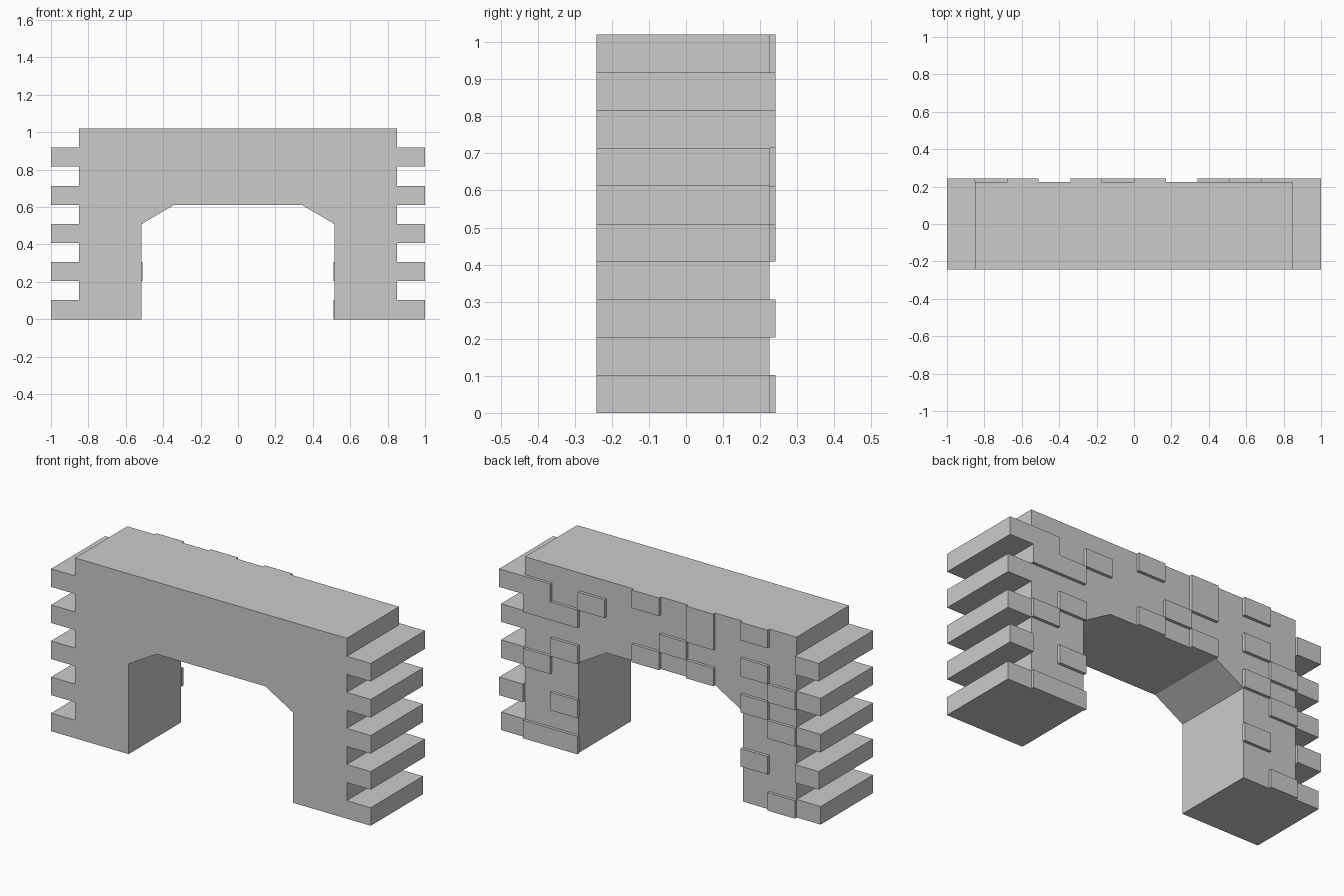
import bpy, bmesh

if "Cube" in bpy.data.objects:
    bpy.data.objects.remove(bpy.data.objects["Cube"])

COL, ROW = 0.17, 0.102          # brick grid
FRONT, WALL, RAISED = -0.242, 0.225, 0.242
EDGE, TIP = 0.85, 1.0


def extrude_profile(name, pts, y0, y1):
    """Extrude an XZ outline from y0 to y1."""
    bm = bmesh.new()
    face = bm.faces.new([bm.verts.new((x, y0, z)) for x, z in pts])
    ext = bmesh.ops.extrude_face_region(bm, geom=[face])
    verts = [v for v in ext["geom"] if isinstance(v, bmesh.types.BMVert)]
    bmesh.ops.translate(bm, verts=verts, vec=(0, y1 - y0, 0))
    bmesh.ops.recalc_face_normals(bm, faces=bm.faces)
    mesh = bpy.data.meshes.new(name)
    bm.to_mesh(mesh)
    bm.free()
    obj = bpy.data.objects.new(name, mesh)
    bpy.context.collection.objects.link(obj)
    return obj


def slab(name, x0, x1, z0, z1):
    """Thin raised brick on the back face."""
    return extrude_profile(name, [(x0, z0), (x1, z0), (x1, z1), (x0, z1)], WALL, RAISED)


# Arch body with toothed brick ends: right half outline, then mirrored
half = [(0.34, 6 * ROW), (0.515, 5 * ROW), (0.515, 0)]
for r in range(0, 10, 2):
    z0, z1 = r * ROW, (r + 1) * ROW
    if r:
        half.append((EDGE, z0))
    half += [(TIP, z0), (TIP, z1), (EDGE, z1)]
half.append((EDGE, 10 * ROW))
outline = half + [(-x, z) for x, z in reversed(half)]
extrude_profile("arch_wall", outline, FRONT, WALL)

# Raised back bricks: (row, first column, columns wide, rows tall), columns from +x
bricks = [
    (7, 0, 2, 1), (8, 2, 1, 1), (5, 1, 1, 1), (4, 0, 1, 1), (2, 1, 1, 1), (0, 0, 2, 1),
    (9, 4, 1, 1), (7, 5, 1, 1), (6, 4, 1, 1), (8, 6, 1, 2), (6, 6, 1, 1),
    (9, 8, 1, 1), (7, 8, 1, 1), (6, 9, 1, 1), (5, 8, 1, 1), (4, 9, 1, 1),
    (2, 8, 1, 1), (0, 9, 1, 1),
]
for r, c, w, h in bricks:
    x1 = EDGE - c * COL
    slab("raised_brick", x1 - w * COL, x1, r * ROW, (r + h) * ROW)

# Raised end bricks on some of the teeth
slab("raised_end_brick", EDGE - COL, TIP, 8 * ROW, 9 * ROW)
slab("raised_end_brick", EDGE, TIP, 2 * ROW, 3 * ROW)
for r in (8, 2):
    slab("raised_end_brick", -TIP, -EDGE, r * ROW, (r + 1) * ROW)
